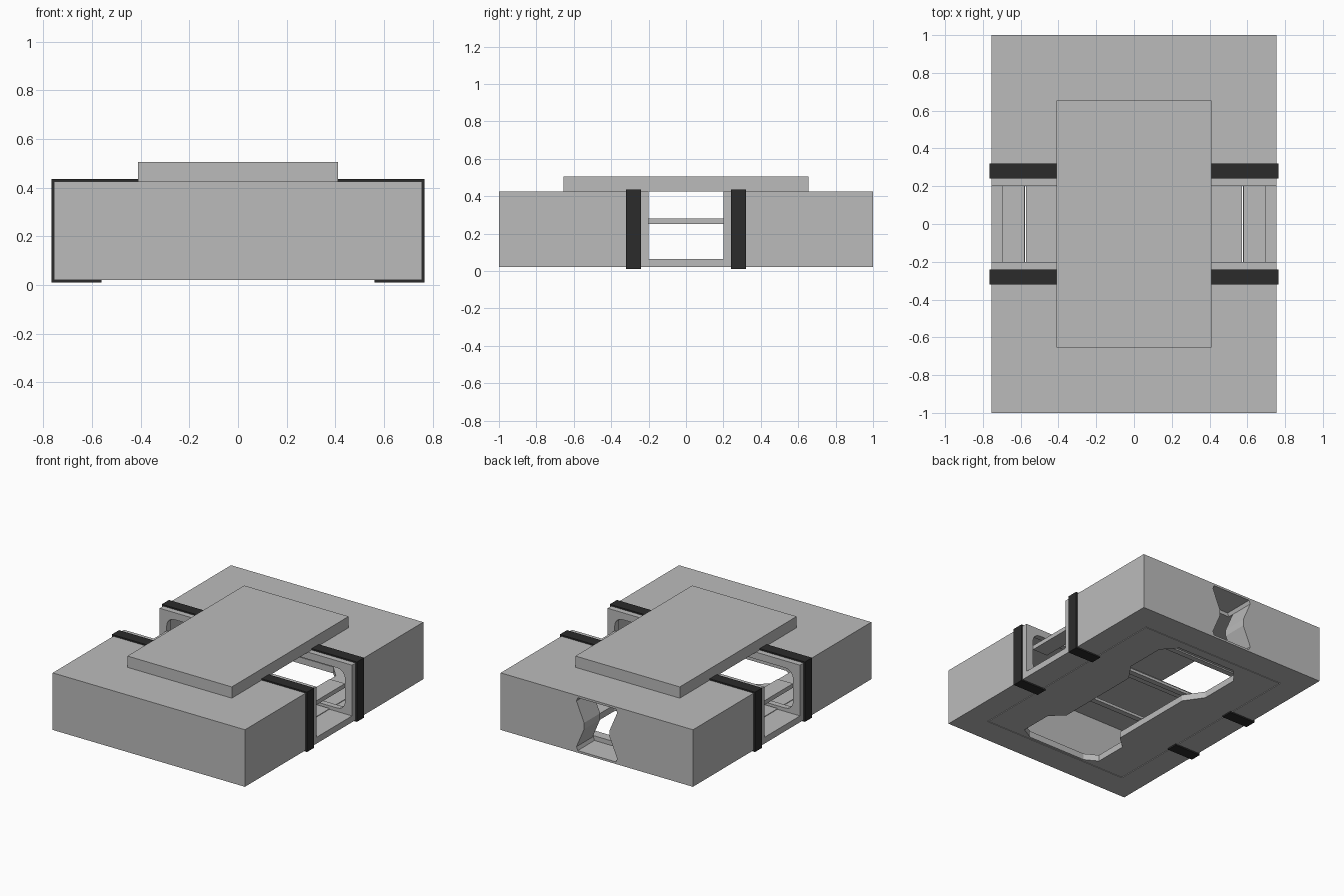
import bpy, bmesh, math

if "Cube" in bpy.data.objects:
    bpy.data.objects.remove(bpy.data.objects["Cube"])


def material(name, value):
    m = bpy.data.materials.new(name)
    m.diffuse_color = (value, value, value, 1)
    m.use_nodes = True
    m.node_tree.nodes["Principled BSDF"].inputs["Base Color"].default_value = m.diffuse_color
    return m


GREY = material("light grey", 0.50)
BLACK = material("rubber black", 0.024)


def prism(name, pts, axis, lo, hi, mat=GREY):
    """Extrude a 2D outline along x, y or z."""
    def place(p, d):
        a, b = p
        return {"x": (d, a, b), "y": (a, d, b), "z": (a, b, d)}[axis]
    bm = bmesh.new()
    bottom = [bm.verts.new(place(p, lo)) for p in pts]
    top = [bm.verts.new(place(p, hi)) for p in pts]
    n = len(pts)
    bm.faces.new(bottom)
    bm.faces.new(top)
    for i in range(n):
        bm.faces.new((bottom[i], bottom[(i + 1) % n], top[(i + 1) % n], top[i]))
    bmesh.ops.recalc_face_normals(bm, faces=bm.faces)
    me = bpy.data.meshes.new(name)
    bm.to_mesh(me)
    bm.free()
    me.materials.append(mat)
    ob = bpy.data.objects.new(name, me)
    bpy.context.collection.objects.link(ob)
    return ob


def rect(a0, a1, b0, b1):
    return [(a0, b0), (a1, b0), (a1, b1), (a0, b1)]


def box(name, x0, x1, y0, y1, z0, z1, mat=GREY):
    return prism(name, rect(x0, x1, y0, y1), "z", z0, z1, mat)


def rounded(a0, a1, b0, b1, r, steps=5):
    pts = []
    for ca, cb, start in ((a1 - r, b1 - r, 0), (a0 + r, b1 - r, 90),
                          (a0 + r, b0 + r, 180), (a1 - r, b0 + r, 270)):
        for i in range(steps + 1):
            t = math.radians(start + 90 * i / steps)
            pts.append((ca + r * math.cos(t), cb + r * math.sin(t)))
    return pts


def cut(target, cutter):
    cutter.hide_render = True
    mod = target.modifiers.new("cut", "BOOLEAN")
    mod.operation = "DIFFERENCE"
    mod.solver = "EXACT"
    mod.object = cutter
    bpy.context.view_layer.objects.active = target
    bpy.ops.object.modifier_apply(modifier=mod.name)
    bpy.data.objects.remove(cutter, do_unlink=True)


# Hollow main body, with a slot across the middle
body = box("body", -0.755, 0.755, -1, 1, 0.02, 0.425)
cut(body, box("slot_cutter", -0.9, 0.9, -0.2, 0.2, 0.065, 0.6))
for s in (-1, 1):
    y0, y1 = sorted((s * 0.24, s * 0.82))
    cut(body, box("cavity_cutter", -0.71, 0.71, y0, y1, 0.065, 0.385))
    # Rounded windows from the slot into the cavities
    y0, y1 = sorted((s * 0.15, s * 0.3))
    cut(body, prism("window_cutter", rounded(-0.70, 0.70, 0.09, 0.375, 0.06),
                    "y", y0, y1))
# Opening for the bottom panel
cut(body, box("panel_cutter", -0.578, 0.578, -0.812, 0.812, -0.1, 0.07))

# Pinched opening in the back wall
hourglass = [(-0.15, 0.035), (0.15, 0.035), (0.16, 0.06), (0.10, 0.2),
             (0.10, 0.245), (0.16, 0.385), (0.15, 0.41), (-0.15, 0.41),
             (-0.16, 0.385), (-0.10, 0.245), (-0.10, 0.2), (-0.16, 0.06)]
cut(body, prism("back_cutter", hourglass, "y", 0.78, 1.1))

# Bottom panel with a dumbbell-shaped hole
panel = box("bottom_panel", -0.573, 0.573, -0.807, 0.807, 0.02, 0.065)
right_side = [(0.23, -0.79), (0.32, -0.74), (0.32, -0.5), (0.23, -0.42),
              (0.23, 0.22), (0.32, 0.35), (0.32, 0.64), (0.23, 0.74)]
outline = right_side + [(-x, y) for x, y in reversed(right_side)]
cut(panel, prism("hole_cutter", outline, "z", -0.1, 0.2))

# Raised top plate
box("top_plate", -0.41, 0.41, -0.655, 0.655, 0.425, 0.505)

# Handles and straps on both sides
for s, side in ((-1, "left"), (1, "right")):
    x0, x1 = sorted((s * 0.58, s * 0.70))
    box("handle_" + side, x0, x1, -0.2, 0.2, 0.25, 0.28)
    profile = [(0.40, 0.425), (0.40, 0.435), (0.766, 0.435), (0.766, 0.01),
               (0.56, 0.01), (0.56, 0.02), (0.755, 0.02), (0.755, 0.425)]
    for y, end in ((-0.28, "front"), (0.28, "back")):
        prism("strap_%s_%s" % (end, side), [(s * x, z) for x, z in profile],
              "y", y - 0.04, y + 0.04, BLACK)
